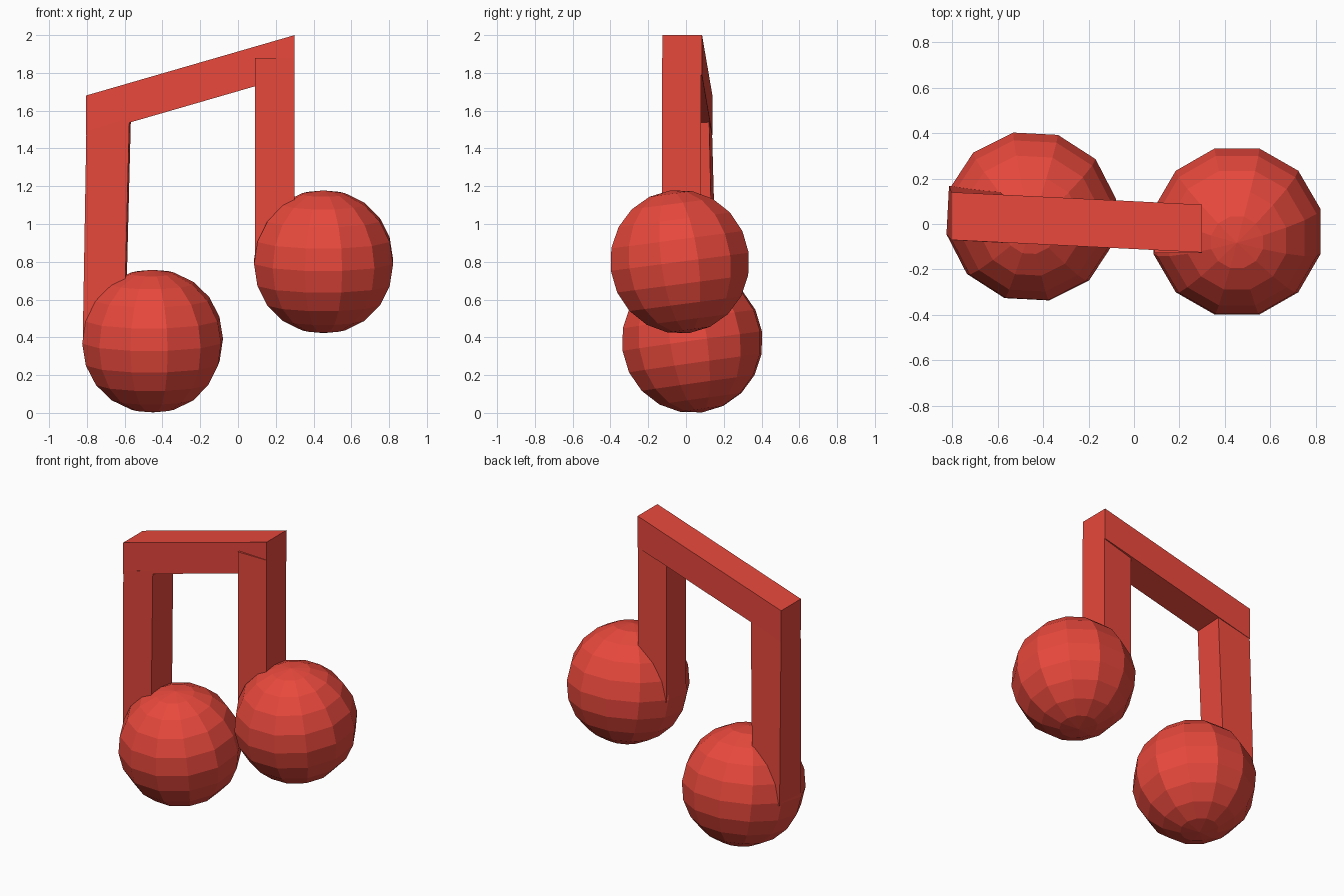
import bpy, bmesh
from math import radians
from mathutils import Matrix, Vector

if "Cube" in bpy.data.objects:
    bpy.data.objects.remove(bpy.data.objects["Cube"])

red = bpy.data.materials.new("red")
red.diffuse_color = (0.80, 0.065, 0.045, 1)
red.use_nodes = True
red.node_tree.nodes["Principled BSDF"].inputs["Base Color"].default_value = red.diffuse_color


def finish(name, bm):
    bmesh.ops.recalc_face_normals(bm, faces=bm.faces)
    mesh = bpy.data.meshes.new(name)
    bm.to_mesh(mesh)
    bm.free()
    mesh.materials.append(red)
    obj = bpy.data.objects.new(name, mesh)
    bpy.context.collection.objects.link(obj)


def loft(name, start, end):
    """Box-like bar between two four-cornered sections."""
    bm = bmesh.new()
    a = [bm.verts.new(p) for p in start]
    b = [bm.verts.new(p) for p in end]
    bm.faces.new(a)
    bm.faces.new(b[::-1])
    for i in range(4):
        j = (i + 1) % 4
        bm.faces.new((a[i], a[j], b[j], b[i]))
    finish(name, bm)


def note_head(name, centre, tilt, turn):
    """Faceted ball, leaning slightly towards the front."""
    bm = bmesh.new()
    bmesh.ops.create_uvsphere(bm, u_segments=12, v_segments=10, radius=0.381)
    m = (Matrix.Translation(Vector(centre))
         @ Matrix.Rotation(radians(turn), 4, 'Z')
         @ Matrix.Rotation(radians(tilt), 4, 'X')
         @ Matrix.Rotation(radians(15), 4, 'Z'))
    bmesh.ops.transform(bm, matrix=m, verts=bm.verts)
    finish(name, bm)


# Round note heads
note_head("left_note_head", (-0.452, 0.033, 0.38), 8, -3)
note_head("right_note_head", (0.453, -0.033, 0.80), 7.5, 0)

# Sloping beam across the top
loft("beam",
     [(-0.805, -0.07, 1.47), (-0.805, 0.14, 1.47), (-0.805, 0.14, 1.68), (-0.805, -0.07, 1.68)],
     [(0.30, -0.125, 1.79), (0.30, 0.085, 1.79), (0.30, 0.085, 2.0), (0.30, -0.125, 2.0)])

# Left stem, leaning a little to the back left
loft("left_stem",
     [(-0.822, -0.047, 0.38), (-0.605, -0.062, 0.38), (-0.597, 0.148, 0.38), (-0.813, 0.168, 0.38)],
     [(-0.803, -0.071, 1.49), (-0.575, -0.083, 1.56), (-0.567, 0.122, 1.56), (-0.803, 0.138, 1.49)])

# Right stem, upright with its top buried in the beam
right = [(0.09, -0.128), (0.30, -0.128), (0.30, 0.08), (0.09, 0.08)]
loft("right_stem",
     [(x, y, 0.80) for x, y in right],
     [(x, y, 1.88) for x, y in right])
